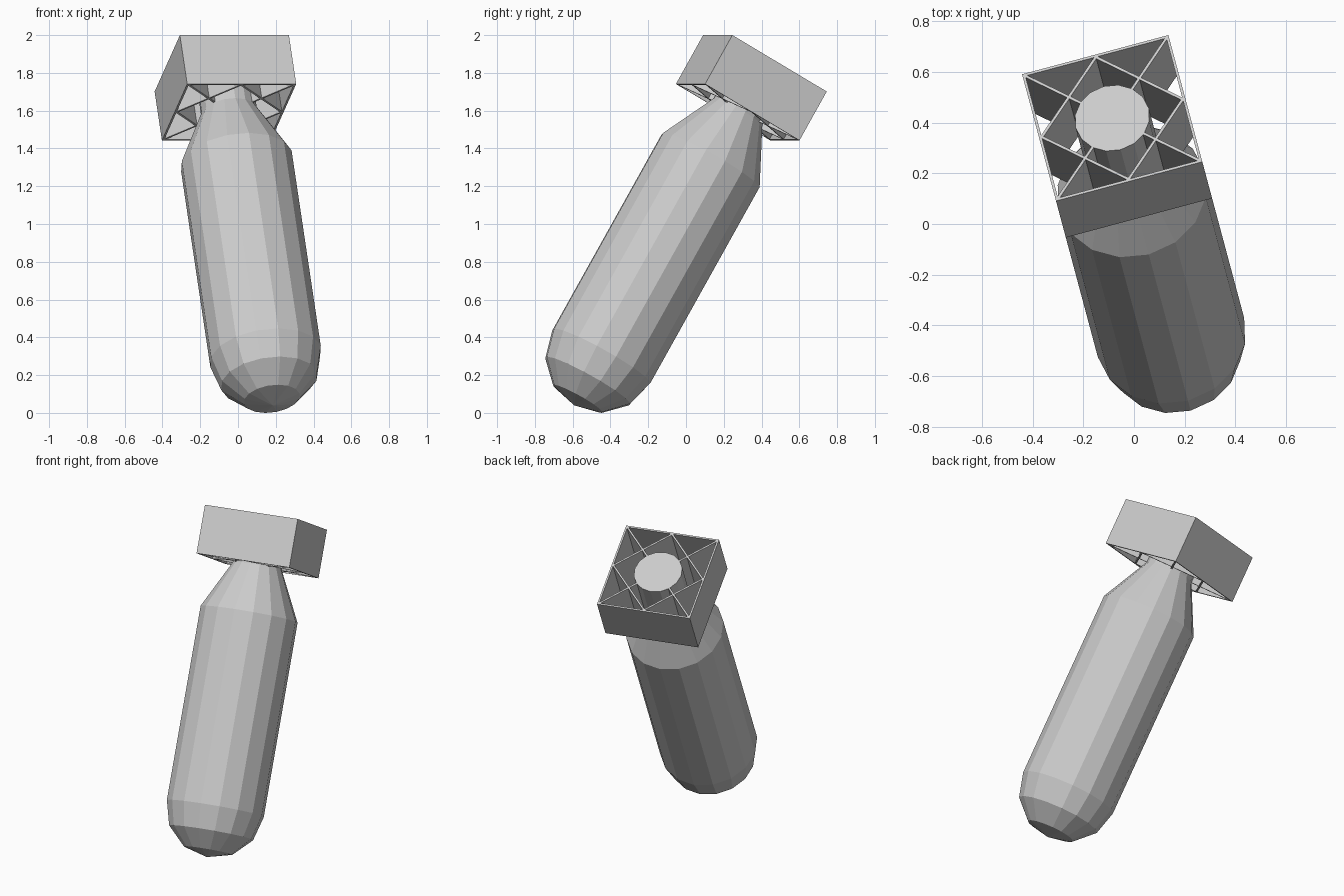
import bpy, bmesh
from math import sin, cos, pi, radians
from mathutils import Matrix, Vector

if "Cube" in bpy.data.objects:
    bpy.data.objects.remove(bpy.data.objects["Cube"])

R = 0.2987          # body radius, the module for all other sizes
SIDES = 16
T = 0.011           # sheet metal thickness
# local z runs from nose to tail, z = 0 at the open tail end
POSE = (Matrix.Translation((-0.086, 0.418, 2 - R / 2))
        @ Matrix.Rotation(radians(15), 4, 'Z')
        @ Matrix.Rotation(radians(-30), 4, 'X'))


def finish(name, bm):
    bmesh.ops.recalc_face_normals(bm, faces=bm.faces)
    mesh = bpy.data.meshes.new(name)
    bm.to_mesh(mesh)
    bm.free()
    obj = bpy.data.objects.new(name, mesh)
    bpy.context.collection.objects.link(obj)
    obj.matrix_world = POSE
    return obj


def plate(name, a, b, z0=-R, z1=0.0):
    """Thin upright sheet between two points of the cross-section."""
    a, b = Vector(a), Vector(b)
    d = (b - a).normalized() * T / 2
    n = Vector((-d.y, d.x))
    bm = bmesh.new()
    base = [bm.verts.new((*p, z0)) for p in (a + n, b + n, b - n, a - n)]
    face = bm.faces.new(base)
    up = bmesh.ops.extrude_face_region(bm, geom=[face])['geom']
    bmesh.ops.translate(bm, vec=(0, 0, z1 - z0),
                        verts=[v for v in up if isinstance(v, bmesh.types.BMVert)])
    return finish(name, bm)


# body: domed nose, cylinder, tapered tail and neck as one turned shape
profile = [(R * sin(radians(t)), -6 * R - R * cos(radians(t))) for t in (30, 60, 90)]
profile += [(R, -2 * R), (R / 2, -R), (R / 2, 0)]
bm = bmesh.new()
rings = [[bm.verts.new((r * cos(2 * pi * i / SIDES), r * sin(2 * pi * i / SIDES), z))
          for i in range(SIDES)] for r, z in profile]
tip = bm.verts.new((0, 0, -7 * R))
for i in range(SIDES):
    j = (i + 1) % SIDES
    bm.faces.new((tip, rings[0][j], rings[0][i]))
    for lo, hi in zip(rings, rings[1:]):
        bm.faces.new((lo[i], lo[j], hi[j], hi[i]))
bm.faces.new(rings[-1])
finish("body", bm)

# square tail shroud, open at both ends
bm = bmesh.new()
signs = [(-1, -1), (1, -1), (1, 1), (-1, 1)]
loops = [[bm.verts.new((x * h, y * h, z)) for x, y in signs]
         for h, z in ((R, -R), (R, 0), (R - T, 0), (R - T, -R))]
for k in range(4):
    a, b = loops[k], loops[(k + 1) % 4]
    for i in range(4):
        j = (i + 1) % 4
        bm.faces.new((a[i], a[j], b[j], b[i]))
finish("tail_shroud", bm)

# diagonal fins to the corners and a diamond of braces between side middles
inner = R - T
mids = [(inner, 0), (0, inner), (-inner, 0), (0, -inner)]
for i, (x, y) in enumerate(signs):
    plate(f"corner_fin_{i + 1}", (x * R * 0.34, y * R * 0.34), (x * inner, y * inner))
    plate(f"diamond_brace_{i + 1}", mids[i], mids[(i + 1) % 4])
